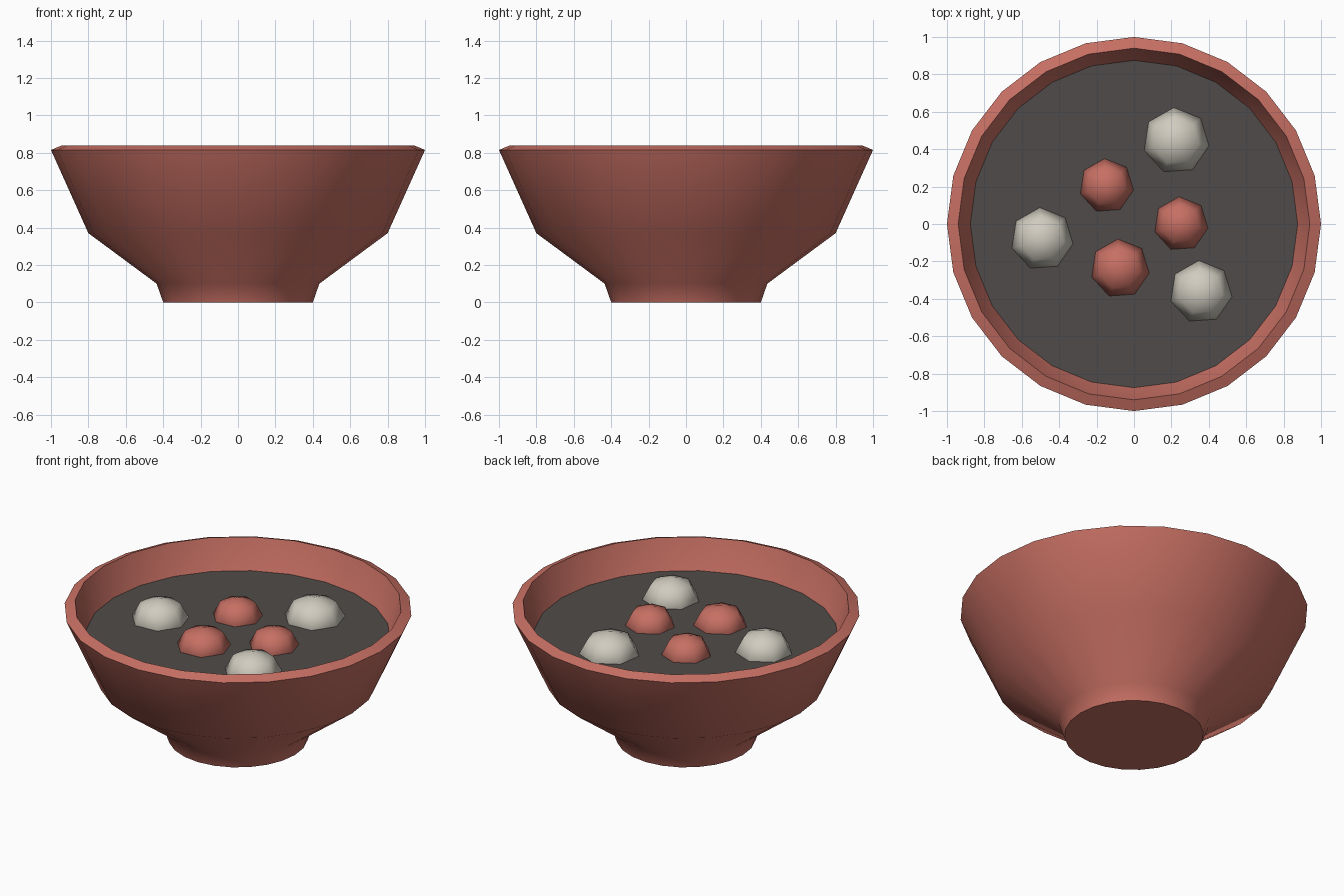
import bpy
import math
from math import sin, cos, pi

old = bpy.data.objects.get("Cube")
if old:
    bpy.data.objects.remove(old, do_unlink=True)


def material(name, rgb):
    m = bpy.data.materials.new(name)
    m.use_nodes = True
    color = (*rgb, 1.0)
    m.diffuse_color = color
    m.node_tree.nodes["Principled BSDF"].inputs["Base Color"].default_value = color
    return m


def lathe(name, profile, sides, mat, phase=0.0, location=(0, 0, 0), angle=180):
    """Spin (radius, height) points about z; zero radius makes a pole."""
    verts, faces, rings = [], [], []
    for r, z in profile:
        n = sides if r > 1e-6 else 1
        rings.append([len(verts) + i % n for i in range(sides)])
        for i in range(n):
            a = phase + 2 * pi * i / sides
            verts.append((r * cos(a), r * sin(a), z))
    for low, high in zip(rings, rings[1:]):
        for i in range(sides):
            j = (i + 1) % sides
            quad = [low[i], low[j], high[j], high[i]]
            faces.append(list(dict.fromkeys(quad)))
    mesh = bpy.data.meshes.new(name)
    mesh.from_pydata(verts, [], faces)
    mesh.materials.append(mat)
    obj = bpy.data.objects.new(name, mesh)
    obj.location = location
    bpy.context.collection.objects.link(obj)
    bpy.ops.object.select_all(action="DESELECT")
    obj.select_set(True)
    bpy.context.view_layer.objects.active = obj
    bpy.ops.object.shade_smooth_by_angle(angle=math.radians(angle))
    return obj


clay = material("terracotta", (0.57, 0.16, 0.125))
dark = material("dark_broth", (0.078, 0.071, 0.067))
cream = material("cream", (0.63, 0.60, 0.52))

BROTH_Z = 0.655
SIDES = 24

# Bowl: foot, flared outer wall, bevelled rim, inner wall and floor
bowl_profile = [(0, 0), (0.40, 0), (0.435, 0.10), (0.80, 0.37), (1.0, 0.815),
                (0.94, 0.84), (0.875, BROTH_Z), (0.74, 0.42), (0.38, 0.15), (0, 0.15)]
lathe("bowl", bowl_profile, SIDES, clay, angle=40)

# Broth surface
lathe("broth", [(0.876, BROTH_Z), (0, BROTH_Z)], SIDES, dark)


# Floating dumplings: seven-sided flattened balls, half sunk
def dumpling(name, x, y, radius, height, mat):
    tilts = [-pi / 2 + k * pi / 4 for k in range(5)]
    profile = [(radius * cos(t), height * sin(t)) for t in tilts]
    lathe(name, profile, 7, mat, math.radians(94), (x, y, BROTH_Z))


for i, (x, y, r) in enumerate([(0.225, 0.445, 0.178), (-0.492, -0.08, 0.168),
                               (0.358, -0.363, 0.168)]):
    dumpling(f"cream_dumpling_{i + 1}", x, y, r, 0.13, cream)
for i, (x, y, r) in enumerate([(-0.147, 0.204, 0.146), (0.251, 0.0, 0.146),
                               (-0.075, -0.238, 0.158)]):
    dumpling(f"red_dumpling_{i + 1}", x, y, r, 0.117, clay)
